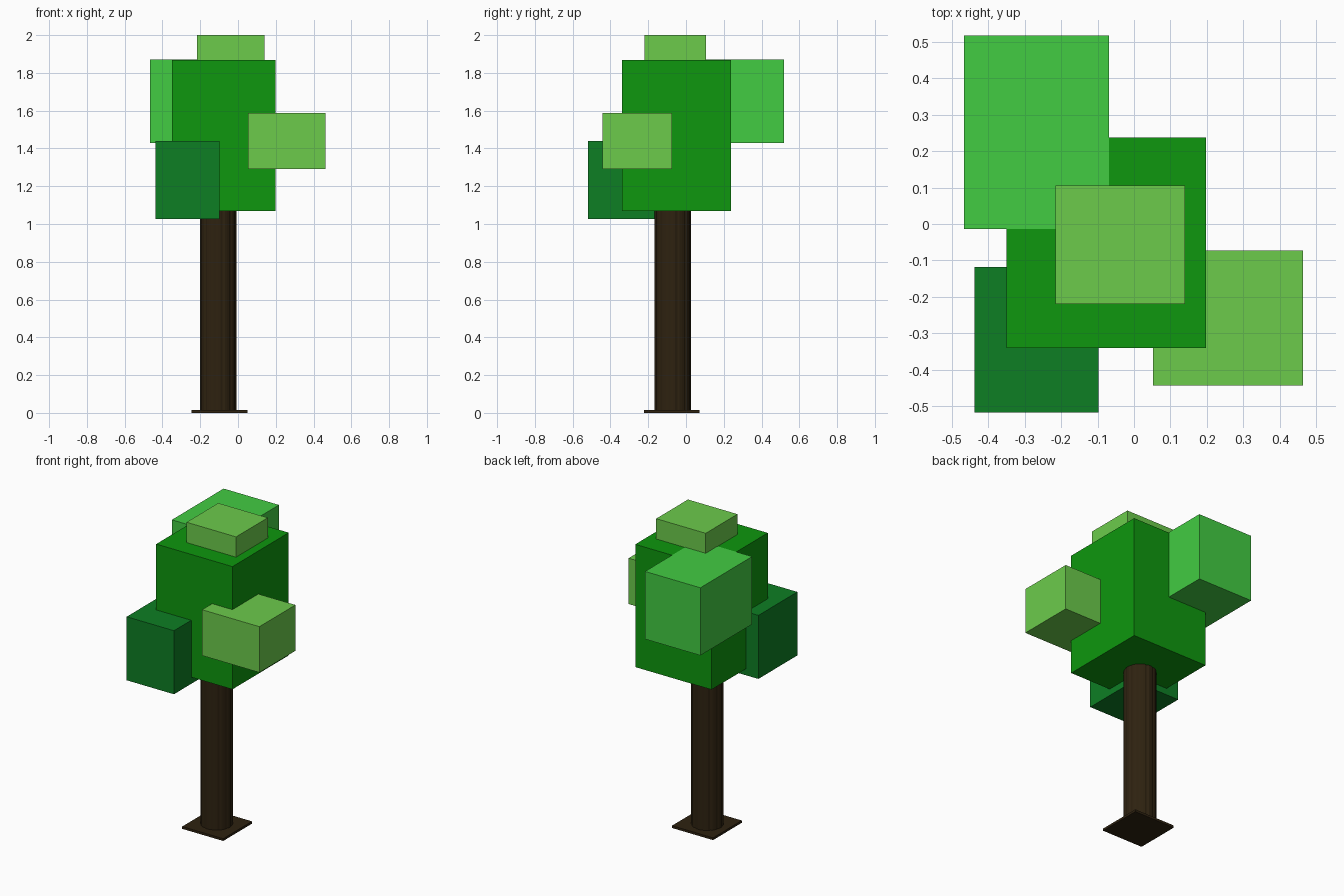
import bpy, bmesh, math

if "Cube" in bpy.data.objects:
    bpy.data.objects.remove(bpy.data.objects["Cube"])


def material(name, rgb):
    lin = [((c / 255 + 0.055) / 1.055) ** 2.4 if c > 10 else c / 255 / 12.92 for c in rgb]
    m = bpy.data.materials.new(name)
    m.diffuse_color = (*lin, 1)
    m.use_nodes = True
    m.node_tree.nodes["Principled BSDF"].inputs["Base Color"].default_value = m.diffuse_color
    return m


def finish(name, bm, mat):
    bmesh.ops.recalc_face_normals(bm, faces=bm.faces)
    me = bpy.data.meshes.new(name)
    bm.to_mesh(me)
    bm.free()
    me.materials.append(mat)
    bpy.context.collection.objects.link(bpy.data.objects.new(name, me))


def block(name, x, y, z, mat):
    bm = bmesh.new()
    bmesh.ops.create_cube(bm, size=1)
    for v in bm.verts:
        v.co = [r[0] + (c + 0.5) * (r[1] - r[0]) for c, r in zip(v.co, (x, y, z))]
    finish(name, bm, mat)


bark = material("dark bark", (46, 34, 16))
mid = material("leaf green", (14, 151, 14))
bright = material("bright green", (66, 204, 66))
lime = material("lime green", (108, 203, 75))
deep = material("deep green", (13, 126, 36))

# Foliage blocks
block("main_foliage", (-0.35, 0.198), (-0.34, 0.238), (1.07, 1.868), mid)
block("top_foliage", (-0.216, 0.14), (-0.22, 0.106), (1.80, 2.0), lime)
block("back_foliage", (-0.466, -0.068), (-0.014, 0.518), (1.43, 1.87), bright)
block("left_foliage", (-0.438, -0.098), (-0.518, -0.118), (1.027, 1.44), deep)
block("right_foliage", (0.052, 0.464), (-0.443, -0.073), (1.29, 1.588), lime)

# Square root plate
block("root_plate", (-0.245, 0.05), (-0.223, 0.072), (0, 0.015), bark)

# Trunk with shallow vertical bark grooves
bm = bmesh.new()
bmesh.ops.create_cone(bm, cap_ends=True, segments=48, radius1=0.096, radius2=0.096, depth=1.09)
for v in bm.verts:
    step = round(math.atan2(v.co.y, v.co.x) / math.tau * 48)
    if step % 4 == 2:
        v.co.x *= 0.96
        v.co.y *= 0.96
    v.co.x -= 0.105
    v.co.y -= 0.07
    v.co.z += 0.555
finish("trunk", bm, bark)
